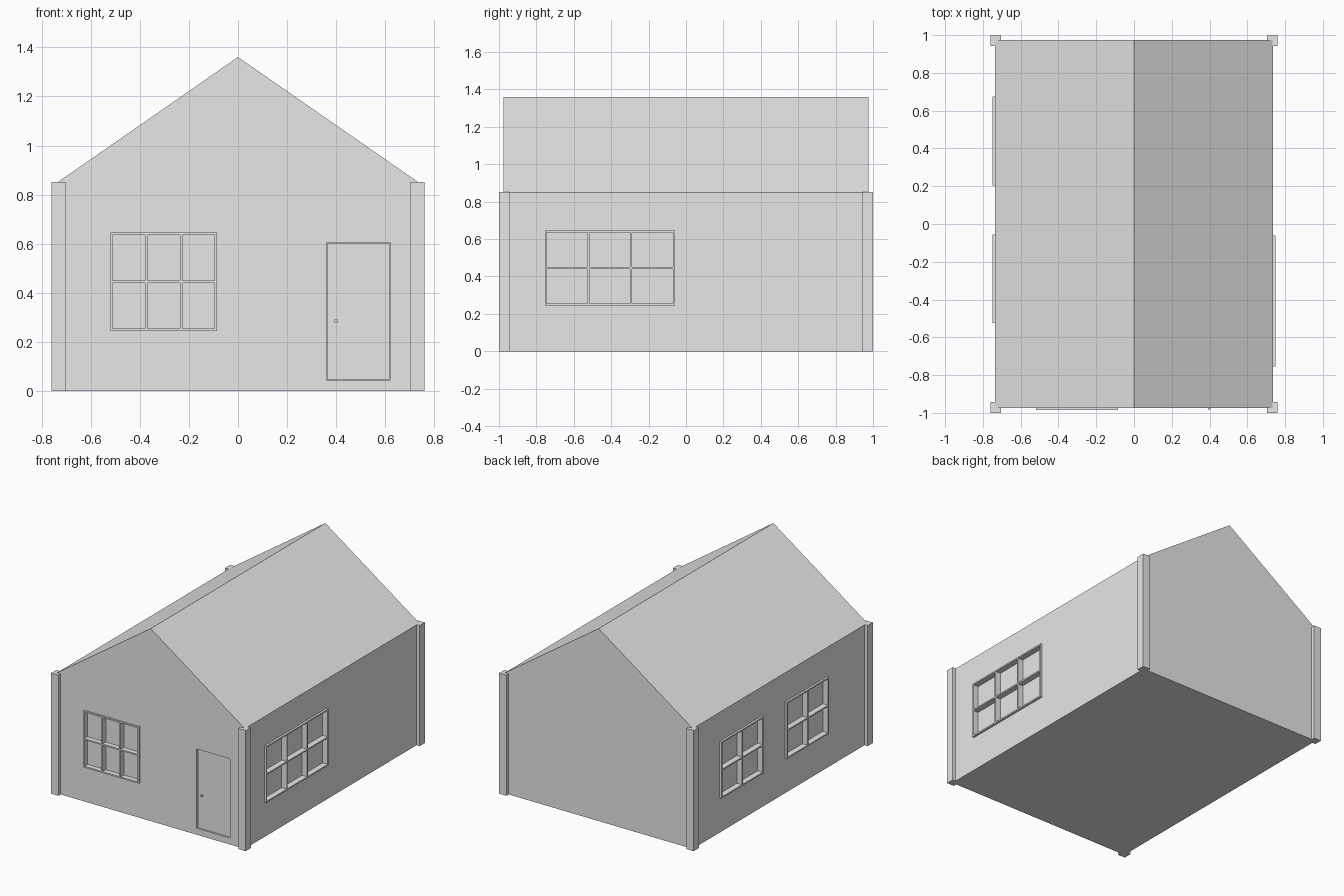
import bpy
import bmesh
from mathutils import Vector

cube = bpy.data.objects.get("Cube")
if cube:
    bpy.data.objects.remove(cube, do_unlink=True)

# Single plain grey for the whole building
GREY = (0.8, 0.8, 0.8, 1.0)
mat = bpy.data.materials.new("plain_grey")
mat.use_nodes = True
mat.diffuse_color = GREY
mat.node_tree.nodes["Principled BSDF"].inputs["Base Color"].default_value = GREY

HALF_W, HALF_D, EAVE, RIDGE = 0.735, 0.975, 0.85, 1.36
BAR, RECESS = 0.01, 0.025


def finish(name, bm):
    bmesh.ops.recalc_face_normals(bm, faces=bm.faces)
    mesh = bpy.data.meshes.new(name)
    bm.to_mesh(mesh)
    bm.free()
    mesh.materials.append(mat)
    ob = bpy.data.objects.new(name, mesh)
    bpy.context.collection.objects.link(ob)
    return ob


def add_box(bm, lo, hi):
    """Add a box spanning two opposite corners."""
    lo, hi = Vector(lo), Vector(hi)
    verts = bmesh.ops.create_cube(bm, size=1)["verts"]
    for v in verts:
        v.co = (lo + hi) / 2 + Vector(c * abs(s) for c, s in zip(v.co, hi - lo))


def box(name, lo, hi):
    bm = bmesh.new()
    add_box(bm, lo, hi)
    return finish(name, bm)


def cut(target, cutter):
    mod = target.modifiers.new("opening", "BOOLEAN")
    mod.operation, mod.solver, mod.object = "DIFFERENCE", "EXACT", cutter
    bpy.context.view_layer.objects.active = target
    bpy.ops.object.modifier_apply(modifier=mod.name)
    bpy.data.objects.remove(cutter, do_unlink=True)


# House body: gable profile extruded from front to back
bm = bmesh.new()
profile = [(-HALF_W, 0), (HALF_W, 0), (HALF_W, EAVE), (0, RIDGE), (-HALF_W, EAVE)]
gable = bm.faces.new([bm.verts.new((x, -HALF_D, z)) for x, z in profile])
side = bmesh.ops.extrude_face_region(bm, geom=[gable])["geom"]
bmesh.ops.translate(bm, vec=(0, 2 * HALF_D, 0),
                    verts=[g for g in side if isinstance(g, bmesh.types.BMVert)])
# Separate wall panels and roof slopes along the eaves
body = finish("house_body", bm)

# Corner posts
for sx, x_name in ((-1, "right"), (1, "left")):
    for sy, y_name in ((-1, "front"), (1, "back")):
        box(f"{y_name}_{x_name}_post", (sx * 0.703, sy * 0.943, 0),
            (sx * 0.76, sy, EAVE + 0.002))


def window(name, axis, sign, a, b, columns, proud, z0=0.245, z1=0.645):
    """Recessed window with a grid of bars, on a wall facing sign * axis."""
    wall = HALF_W if axis == "x" else HALF_D

    def corner(u, depth, z):
        return (sign * depth, u, z) if axis == "x" else (u, sign * depth, z)

    cut(body, box("opening", corner(a, wall - RECESS, z0),
                  corner(b, wall + 0.1, z1)))
    bm = bmesh.new()
    inner, outer = wall - RECESS - 0.005, wall + proud
    for i in range(columns + 1):
        u = a + (b - a - BAR) * i / columns
        add_box(bm, corner(u, inner, z0), corner(u + BAR, outer, z1))
    for j in range(3):
        z = z0 + (z1 - z0 - BAR) * j / 2
        add_box(bm, corner(a, inner, z), corner(b, outer, z + BAR))
    finish(name, bm)


window("front_window", "y", -1, -0.52, -0.085, 3, 0.01)
window("left_window", "x", 1, -0.755, -0.06, 3, 0.015)
window("right_front_window", "x", -1, -0.525, -0.055, 2, 0.015)
window("right_back_window", "x", -1, 0.205, 0.675, 2, 0.015)

# Door set slightly back in its opening
cut(body, box("opening", (0.36, -1.1, 0.045), (0.62, -HALF_D + 0.015, 0.605)))
box("door", (0.363, -HALF_D + 0.008, 0.048), (0.617, -HALF_D + 0.02, 0.602))
box("door_handle", (0.392, -HALF_D - 0.006, 0.279), (0.405, -HALF_D + 0.012, 0.292))
